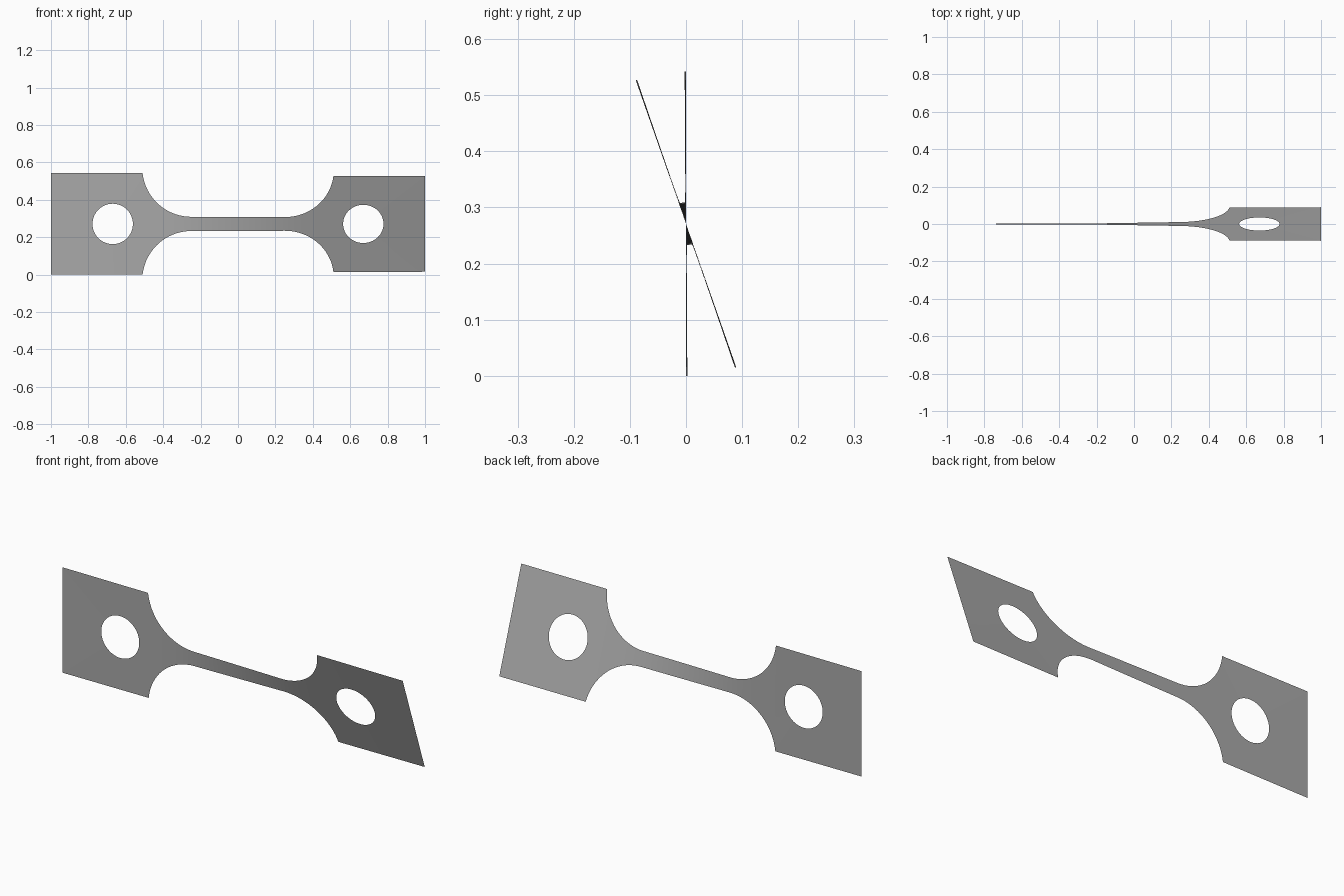
import bpy, bmesh, math

if "Cube" in bpy.data.objects:
    bpy.data.objects.remove(bpy.data.objects["Cube"])

HALF, NECK = 0.271, 0.038          # half widths of tab and neck
TAB_X, NECK_X = 0.51, 0.25         # fillet runs between these
HOLE_X, HOLE_R = 0.67, 0.108
TWIST = math.radians(19.3)
RUN, RISE = TAB_X - NECK_X, HALF - NECK
FILLET_R = (RUN ** 2 + RISE ** 2) / (2 * RISE)

steel = bpy.data.materials.new("steel_grey")
steel.use_nodes = True
grey = (0.4, 0.4, 0.4, 1)
steel.diffuse_color = grey
steel.node_tree.nodes["Principled BSDF"].inputs["Base Color"].default_value = grey


def half_width(x):
    d = abs(x) - NECK_X
    if d <= 0:
        return NECK
    if d >= RUN:
        return HALF
    return NECK + FILLET_R - math.sqrt(FILLET_R ** 2 - d * d)


# Twist gathers mostly where the strip is narrow
STEPS = 1000
total, table = 0.0, [0.0]
for i in range(STEPS):
    total += half_width(-1 + 2 * (i + 0.5) / STEPS) ** -1.6
    table.append(total)


def twisted(x, h):
    t = min(max((x + 1) / 2 * STEPS, 0), STEPS)
    i = min(int(t), STEPS - 1)
    a = TWIST * (table[i] + (t - i) * (table[i + 1] - table[i])) / total
    return (x, -h * math.sin(a), HALF + h * math.cos(a))


def strip(name, rows, closed=False):
    """Sheet of quads between successive pairs of flat points."""
    bm = bmesh.new()
    pairs = [[bm.verts.new(twisted(*p)) for p in row] for row in rows]
    following = pairs[1:] + (pairs[:1] if closed else [])
    for (a, b), (c, d) in zip(pairs, following):
        bm.faces.new((a, c, d, b))
    mesh = bpy.data.meshes.new(name)
    bm.to_mesh(mesh)
    bm.free()
    mesh.materials.append(steel)
    mesh.shade_smooth()
    obj = bpy.data.objects.new(name, mesh)
    bpy.context.collection.objects.link(obj)


# Narrow neck with its curved shoulders
xs = [NECK_X * i / 12 for i in range(-12, 13)]
curve = [NECK_X + RUN * math.sin(math.pi / 2 * i / 20) for i in range(1, 21)]
xs = [-x for x in reversed(curve)] + xs + curve
strip("neck", [((x, -half_width(x)), (x, half_width(x))) for x in xs])


# Square tabs, each with a round hole
def tab(name, side):
    centre = side * HOLE_X
    lo, hi = sorted((side * TAB_X, side * 1.0))
    angles = [2 * math.pi * i / 64 for i in range(64)]
    angles += [math.atan2(h, x - centre) % (2 * math.pi)
               for x in (lo, hi) for h in (-HALF, HALF)]
    rows = []
    for a in sorted(angles):
        c, s = math.cos(a), math.sin(a)
        reach_x = ((hi if c > 0 else lo) - centre) / c if abs(c) > 1e-6 else 9
        reach_h = HALF / abs(s) if abs(s) > 1e-6 else 9
        r = min(reach_x, reach_h)
        rows.append(((centre + r * c, r * s),
                     (centre + HOLE_R * c, HOLE_R * s)))
    strip(name, rows, closed=True)


tab("right_tab", -1)
tab("left_tab", 1)
